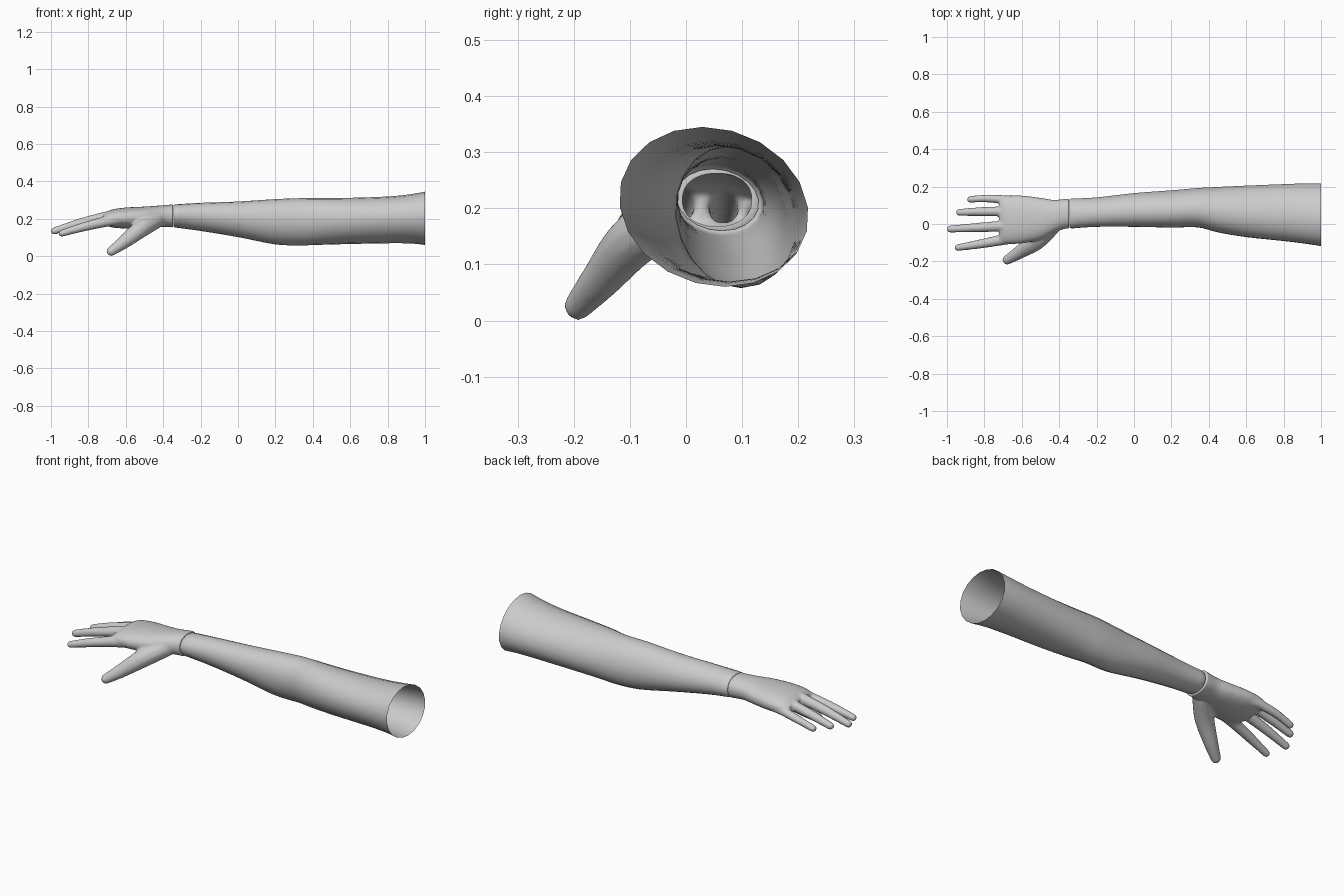
import bpy, bmesh, math
from mathutils import Vector

if "Cube" in bpy.data.objects:
    bpy.data.objects.remove(bpy.data.objects["Cube"])

skin = bpy.data.materials.new("light grey")
skin.diffuse_color = (0.6, 0.6, 0.6, 1)
skin.use_nodes = True
skin.node_tree.nodes["Principled BSDF"].inputs["Base Color"].default_value = skin.diffuse_color


def spline(rows, steps):
    """Catmull-Rom interpolation through rows of numbers."""
    out = []
    for i in range(len(rows) - 1):
        p = [rows[max(0, min(len(rows) - 1, i + k))] for k in (-1, 0, 1, 2)]
        for s in range(steps):
            t = s / steps
            out.append([0.5 * (2 * b + (c - a) * t + (2 * a - 5 * b + 4 * c - d) * t * t
                               + (3 * b - a - 3 * c + d) * t ** 3)
                        for a, b, c, d in zip(*p)])
    return out + [list(rows[-1])]


def loft(bm, rows, sides, power=1.0, lean=0.0, caps=False):
    """Skin oval rings given as (x, y min, y max, z min, z max)."""
    rings = []
    for x, y0, y1, z0, z1 in rows:
        ring = []
        for k in range(sides):
            a = 2 * math.pi * k / sides
            c, s = math.cos(a), math.sin(a)
            c2 = math.copysign(abs(c) ** power, c)
            s2 = math.copysign(abs(s) ** power, s)
            ring.append(bm.verts.new((x, (y0 + y1 + (y1 - y0) * (c2 - lean * s2)) / 2,
                                      (z0 + z1 + (z1 - z0) * s2) / 2)))
        rings.append(ring)
    for a, b in zip(rings, rings[1:]):
        for k in range(sides):
            n = (k + 1) % sides
            bm.faces.new((a[k], a[n], b[n], b[k]))
    if caps:
        bm.faces.new(rings[0])
        bm.faces.new(rings[-1])
    bmesh.ops.recalc_face_normals(bm, faces=bm.faces)


def make(name, bm):
    me = bpy.data.meshes.new(name)
    bm.to_mesh(me)
    bm.free()
    ob = bpy.data.objects.new(name, me)
    bpy.context.collection.objects.link(ob)
    me.materials.append(skin)
    return ob


def smooth(ob):
    for p in ob.data.polygons:
        p.use_smooth = True


# Arm: open sleeve-like tube from wrist to upper arm
arm_rows = [(-0.335, -0.024, 0.136, 0.153, 0.277), (-0.2, -0.015, 0.142, 0.135, 0.285),
            (0, -0.015, 0.165, 0.102, 0.292), (0.2, -0.019, 0.18, 0.063, 0.305),
            (0.34, -0.018, 0.192, 0.058, 0.31), (0.45, -0.045, 0.198, 0.061, 0.311),
            (0.6, -0.07, 0.205, 0.065, 0.312), (0.8, -0.091, 0.213, 0.069, 0.319),
            (0.92, -0.106, 0.217, 0.068, 0.331), (1, -0.118, 0.217, 0.06, 0.345)]
bm = bmesh.new()
rim = [(-0.345, -0.017, 0.129, 0.16, 0.27), (-0.341, -0.021, 0.133, 0.156, 0.274)]
loft(bm, rim + spline(arm_rows, 4), 20, lean=0.12)
smooth(make("arm", bm))

# Palm volume
palm_rows = [(-0.33, -0.025, 0.137, 0.153, 0.277), (-0.37, -0.026, 0.134, 0.155, 0.275),
             (-0.43, -0.048, 0.129, 0.157, 0.27), (-0.5, -0.083, 0.14, 0.152, 0.265),
             (-0.6, -0.104, 0.152, 0.148, 0.26), (-0.68, -0.106, 0.15, 0.155, 0.248),
             (-0.72, -0.09, 0.138, 0.175, 0.225)]
bm = bmesh.new()
loft(bm, spline(palm_rows, 4), 32, power=0.9, caps=True)

# Thumb and fingers as (x, y, z, radius) paths of overlapping balls
digits = {
    "thumb": [(-0.44, -0.01, 0.195, 0.05), (-0.52, -0.09, 0.145, 0.049),
              (-0.61, -0.15, 0.075, 0.037), (-0.678, -0.192, 0.026, 0.026)],
    "index": [(-0.62, -0.06, 0.203, 0.04), (-0.7, -0.083, 0.187, 0.031),
              (-0.83, -0.108, 0.155, 0.025), (-0.942, -0.126, 0.122, 0.019)],
    "middle": [(-0.62, -0.008, 0.215, 0.04), (-0.7, -0.011, 0.21, 0.031),
               (-0.84, -0.019, 0.178, 0.026), (-0.982, -0.027, 0.135, 0.02)],
    "ring": [(-0.62, 0.06, 0.212, 0.04), (-0.7, 0.067, 0.205, 0.029),
             (-0.82, 0.066, 0.178, 0.025), (-0.933, 0.062, 0.145, 0.02)],
    "little": [(-0.6, 0.112, 0.2, 0.036), (-0.68, 0.128, 0.19, 0.026),
               (-0.78, 0.136, 0.17, 0.022), (-0.875, 0.132, 0.142, 0.019)]}
for path in digits.values():
    for x, y, z, r in spline(path, 12):
        ball = bmesh.ops.create_icosphere(bm, subdivisions=2, radius=r)
        bmesh.ops.translate(bm, verts=ball["verts"], vec=(x, y, z))

# Fuse into one hand
hand = make("hand", bm)
fuse = hand.modifiers.new("fuse", "REMESH")
fuse.mode = "VOXEL"
fuse.voxel_size = 0.006
soften = hand.modifiers.new("soften", "SMOOTH")
soften.factor = 0.5
soften.iterations = 8
bpy.context.view_layer.update()
fused = bpy.data.meshes.new_from_object(hand.evaluated_get(bpy.context.evaluated_depsgraph_get()))
hand.modifiers.clear()

# Cut the wrist open and turn an inward lip
bm = bmesh.new()
bm.from_mesh(fused)
bmesh.ops.bisect_plane(bm, geom=bm.verts[:] + bm.edges[:] + bm.faces[:],
                       plane_co=(-0.352, 0, 0), plane_no=(1, 0, 0), clear_outer=True)
centre = Vector((-0.352, 0.055, 0.215))
for scale, shift in ((0.95, 0.004), (0.82, 0.0)):
    rim_edges = [e for e in bm.edges if e.is_boundary]
    new = bmesh.ops.extrude_edge_only(bm, edges=rim_edges)["geom"]
    for v in (g for g in new if isinstance(g, bmesh.types.BMVert)):
        v.co = centre + (v.co - centre) * scale
        v.co.x += shift
bmesh.ops.recalc_face_normals(bm, faces=bm.faces)
bm.to_mesh(hand.data)
bm.free()
smooth(hand)
